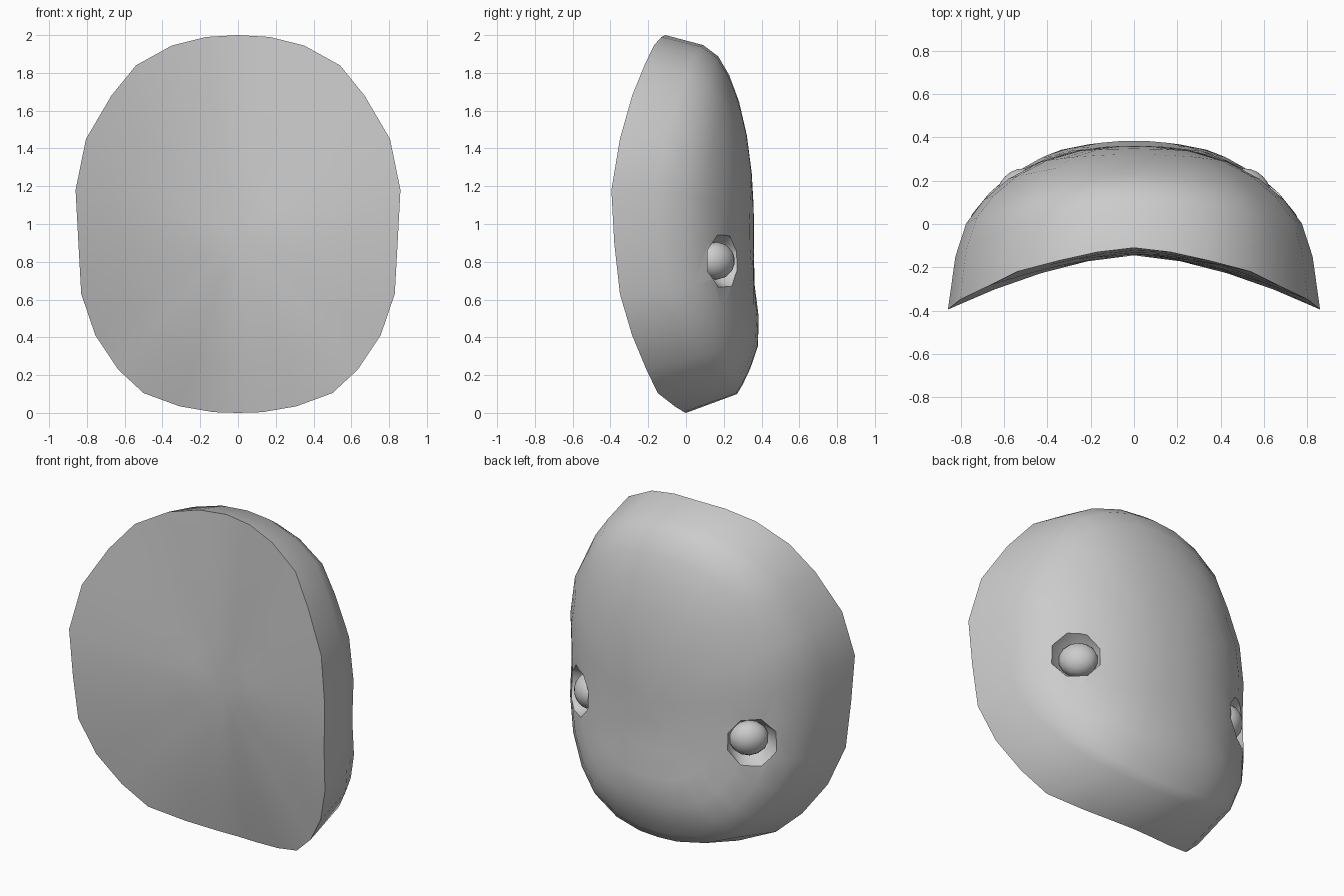
import bpy, bmesh, math
from mathutils import Vector

cube = bpy.data.objects.get("Cube")
if cube:
    bpy.data.objects.remove(cube)

grey = bpy.data.materials.new("plain grey")
grey.use_nodes = True
COLOUR = (0.6, 0.6, 0.6, 1)
grey.diffuse_color = COLOUR
grey.node_tree.nodes["Principled BSDF"].inputs["Base Color"].default_value = COLOUR

ZC = 0.95            # height of the mask centre
INNER_Y = -0.145     # middle of the front surface
OUTER_Y = 0.36       # middle of the face surface

# Half rim, top to bottom: x, z, rim y, y of the crease behind it
HALF = [(0, 2, -.11, .09), (.17, 1.99, -.13, .08), (.35, 1.945, -.17, .05),
        (.54, 1.84, -.22, .01), (.67, 1.68, -.285, -.05), (.805, 1.45, -.35, -.11),
        (.86, 1.18, -.395, -.15), (.845, .9, -.38, -.14), (.83, .63, -.35, -.09),
        (.755, .41, -.285, 0), (.635, .23, -.21, .1), (.50, .105, -.15, .18),
        (.31, .035, -.06, .24), (.13, .004, -.01, .265), (0, 0, 0, .27)]
RIM = HALF + [(-x, z, a, b) for x, z, a, b in HALF[-2:0:-1]]


def crease(p):
    """Edge between the side band and the face."""
    x, z, _, y = p
    scale = 0.95 if z > ZC else 0.895
    return Vector((x * 0.96, y, ZC + (z - ZC) * scale))


def face_point(p, t):
    """Point on the domed face, t = 1 at the crease and 0 in the middle."""
    c = crease(p)
    x, z = c.x * t, ZC + (c.z - ZC) * t
    dome = (1 - t ** 2.3) ** 0.6
    chin = 0.05 * math.exp(-((z - .4) / .2) ** 2 - (x / .6) ** 2) * min(1, (1 - t) * 6)
    return Vector((x, c.y + (OUTER_Y - c.y) * dome + chin, z))


def front_point(p, t):
    """Point on the shallow front hollow, t = 1 at the rim."""
    x, z, y, _ = p
    return Vector((x * t, INNER_Y + (y - INNER_Y) * t ** 1.6, ZC + (z - ZC) * t))


def finish(bm, name):
    bmesh.ops.recalc_face_normals(bm, faces=bm.faces)
    mesh = bpy.data.meshes.new(name)
    bm.to_mesh(mesh)
    bm.free()
    mesh.materials.append(grey)
    obj = bpy.data.objects.new(name, mesh)
    bpy.context.collection.objects.link(obj)
    return obj


def smooth(obj, degrees):
    bpy.ops.object.select_all(action='DESELECT')
    obj.select_set(True)
    bpy.context.view_layer.objects.active = obj
    bpy.ops.object.shade_smooth_by_angle(angle=math.radians(degrees))


# Mask body: rings from the front middle, round the rim, to the face middle
bm = bmesh.new()
rings = [[front_point(p, t) for p in RIM] for t in (.25, .5, .75, 1)]
rings += [[face_point(p, t) for p in RIM] for t in (1, .94, .84, .7, .52, .32, .14)]
loops = [[bm.verts.new(v) for v in ring] for ring in rings]
n = len(RIM)
for a, b in zip(loops, loops[1:]):
    for i in range(n):
        j = (i + 1) % n
        bm.faces.new((a[i], a[j], b[j], b[i]))
for loop, y in ((loops[0], INNER_Y), (loops[-1], OUTER_Y)):
    middle = bm.verts.new((0, y, ZC))
    for i in range(n):
        bm.faces.new((loop[i], loop[(i + 1) % n], middle))
mask = finish(bm, "mask_body")

# Eye sockets: eight-sided bowls cut into the face, each holding an oval eye
for side, label in ((1, "left"), (-1, "right")):
    centre = Vector((side * 0.585, 0.21, 0.805))
    normal = Vector((side * 0.70, 0.71, 0.0)).normalized()
    turn = normal.to_track_quat('Z', 'Y').to_matrix().to_4x4()

    bm = bmesh.new()
    profile = ((-.12, .085), (-.06, .125), (.0, .15), (.1, .19))
    bowl = []
    for depth, radius in profile:
        bowl.append([bm.verts.new((radius * math.cos((k + .5) * math.pi / 4),
                                   radius * math.sin((k + .5) * math.pi / 4), depth))
                     for k in range(8)])
    for a, b in zip(bowl, bowl[1:]):
        for k in range(8):
            bm.faces.new((a[k], a[(k + 1) % 8], b[(k + 1) % 8], b[k]))
    bm.faces.new(bowl[0])
    bm.faces.new(bowl[-1])
    bm.transform(turn)
    bmesh.ops.translate(bm, verts=bm.verts, vec=centre)
    cutter = finish(bm, label + "_socket_cutter")
    cutter.hide_render = True

    cut = mask.modifiers.new(label + " socket", 'BOOLEAN')
    cut.operation = 'DIFFERENCE'
    cut.solver = 'EXACT'
    cut.object = cutter
    bpy.context.view_layer.objects.active = mask
    bpy.ops.object.modifier_apply(modifier=cut.name)
    bpy.data.objects.remove(cutter)

    bm = bmesh.new()
    bmesh.ops.create_uvsphere(bm, u_segments=14, v_segments=10, radius=1)
    bmesh.ops.scale(bm, verts=bm.verts, vec=(.11, .1, .085))
    bm.transform(turn)
    bmesh.ops.translate(bm, verts=bm.verts, vec=centre - normal * 0.07)
    smooth(finish(bm, label + "_eye"), 60)

smooth(mask, 42)
